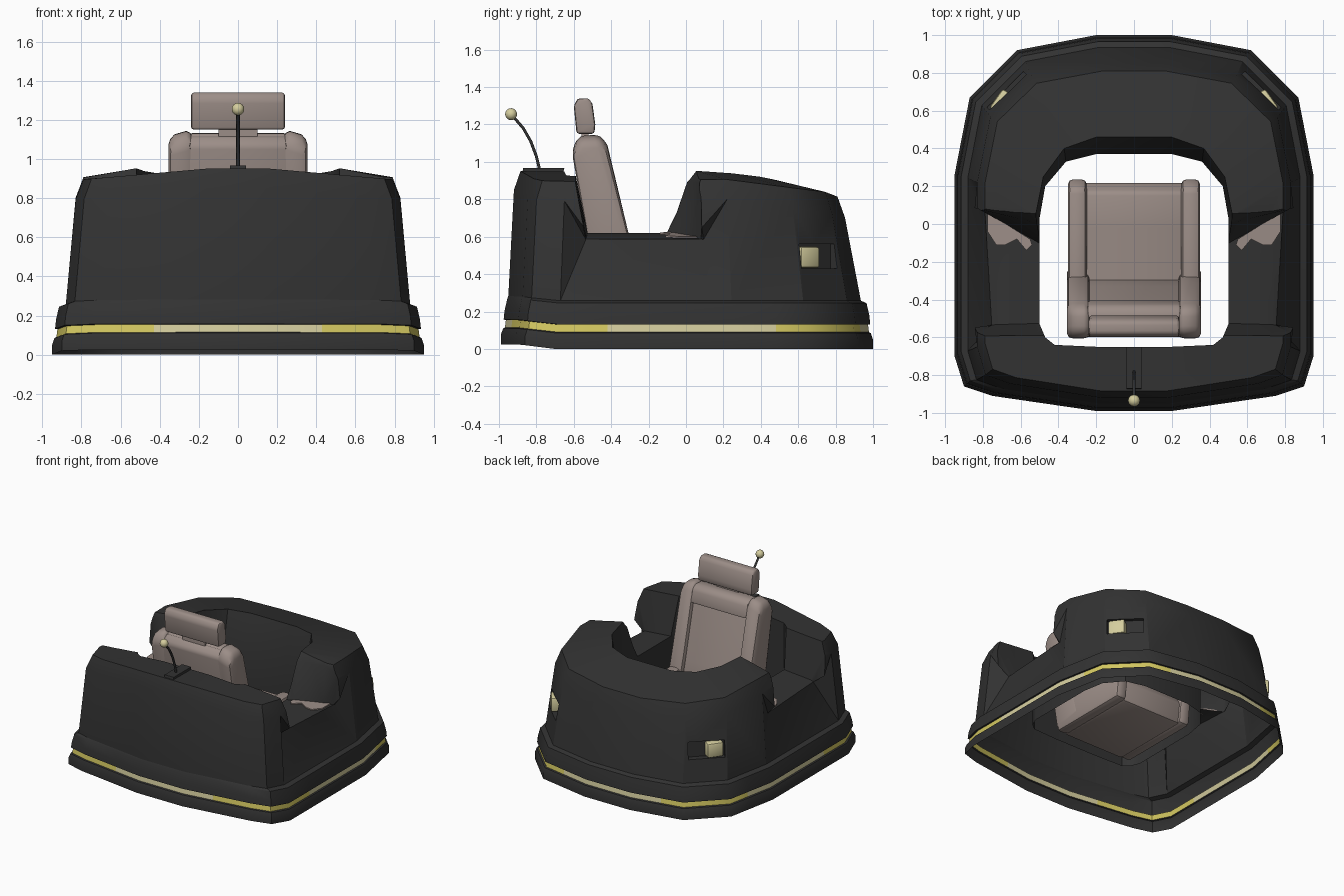
import bpy, bmesh, math
from mathutils import Vector, Matrix

if "Cube" in bpy.data.objects:
    bpy.data.objects.remove(bpy.data.objects["Cube"])


def mat(name, r, g, b):
    m = bpy.data.materials.new(name)
    m.diffuse_color = (r, g, b, 1)
    m.use_nodes = True
    m.node_tree.nodes["Principled BSDF"].inputs["Base Color"].default_value = m.diffuse_color
    return m


DARK = mat("charcoal", 0.032, 0.032, 0.032)
SEAT = mat("taupe", 0.33, 0.268, 0.243)
YELLOW = mat("yellow", 0.66, 0.58, 0.12)
PALE = mat("pale yellow", 0.66, 0.61, 0.34)


def smooth(deg):
    bpy.ops.object.shade_smooth_by_angle(angle=math.radians(deg))


def finish(bm, name, *mats, bevel=0, seg=2):
    bmesh.ops.recalc_face_normals(bm, faces=bm.faces)
    me = bpy.data.meshes.new(name)
    bm.to_mesh(me)
    bm.free()
    ob = bpy.data.objects.new(name, me)
    bpy.context.collection.objects.link(ob)
    for m in mats:
        me.materials.append(m)
    bpy.ops.object.select_all(action='DESELECT')
    bpy.context.view_layer.objects.active = ob
    ob.select_set(True)
    if bevel:
        b = ob.modifiers.new("bevel", 'BEVEL')
        b.width, b.segments, b.limit_method = bevel, seg, 'ANGLE'
        bpy.ops.object.modifier_apply(modifier=b.name)
        smooth(40)
    return ob


def loft(bm, rings, closed=False):
    vs = [[bm.verts.new(p) for p in r] for r in rings]
    n = len(rings[0])
    for i in range(len(vs) if closed else len(vs) - 1):
        a, b = vs[i], vs[(i + 1) % len(vs)]
        for j in range(n):
            bm.faces.new((a[j], a[(j + 1) % n], b[(j + 1) % n], b[j]))


def prism(name, prof, x0, x1, *mats, bevel=0, prof2=None):
    """Span a (y, z) profile at x0 to the same or another profile at x1."""
    bm = bmesh.new()
    n = 8 if prof2 else 1
    loft(bm, [[(x0 + (x1 - x0) * t / n, a + (c - a) * t / n, b + (d - b) * t / n)
               for (a, b), (c, d) in zip(prof, prof2 or prof)] for t in range(n + 1)])
    bmesh.ops.holes_fill(bm, edges=bm.edges[:], sides=0)
    if prof2:
        bmesh.ops.triangulate(bm, faces=bm.faces[:])
    return finish(bm, name, *mats, bevel=bevel)


def block(name, loc, size, rot, *mats, bevel=0):
    bm = bmesh.new()
    M = Matrix.Translation(loc) @ Matrix.Rotation(rot, 4, 'Z') @ Matrix.Diagonal((*size, 1))
    bmesh.ops.create_cube(bm, size=1, matrix=M)
    return finish(bm, name, *mats, bevel=bevel)


def cut(ob, cutter):
    bpy.context.view_layer.objects.active = ob
    m = ob.modifiers.new("cut", 'BOOLEAN')
    m.operation, m.object, m.solver = 'DIFFERENCE', cutter, 'EXACT'
    bpy.ops.object.modifier_apply(modifier=m.name)
    bpy.data.objects.remove(cutter)


def mirrored(half):
    return half + [(-x, y) for x, y in reversed(half)]


# plan outlines shared by bumper and body
OUT = mirrored([(.2, 1), (.62, .92), (.87, .67), (.95, .26), (.95, -.7), (.9, -.86), (.75, -.91), (.2, -.99)])
INN = mirrored([(.2, .46), (.37, .4), (.48, .25), (.52, .05), (.5, -.53), (.47, -.6), (.42, -.64), (.2, -.65)])
HOLE = mirrored([(.2, .37), (.36, .33), (.47, .2), (.5, .03), (.5, -.53), (.47, -.6), (.42, -.64), (.2, -.65)])


def lift(y):
    return .025 * min(1, max(0, (-.7 - y) / .2))


def ring(sx, yp, yn, zf):
    pts = [(x * sx / .95, y * (yp if y > 0 else yn / .99)) for x, y in OUT]
    return [(x, y, zf(x, y)) for x, y in pts]


BASE = ring(.88, .935, .95, lambda x, y: .258 + lift(y))

# bumper skirt, an open shell with a yellow stripe
bm = bmesh.new()
levels = [(.0, .0), (.05, 0), (.085, .012), (.09, .022), (.13, .027), (.132, .015),
          (.18, .02), (.245, .035)]
loft(bm, [ring(.95 - d, 1 - d, .99 - d, lambda x, y, z=z: z + lift(y)) for z, d in levels] + [BASE])
for axis, v in (((1, 0, 0), .43), ((1, 0, 0), -.43), ((0, 1, 0), .48), ((0, 1, 0), -.42)):
    bmesh.ops.bisect_plane(bm, geom=bm.verts[:] + bm.edges[:] + bm.faces[:],
                           plane_co=Vector(axis) * v, plane_no=axis)
for f in bm.faces:
    c = f.calc_center_median()
    if .09 < c.z - lift(c.y) < .1305:
        f.material_index = 2 if abs(c.x) < .43 or -.42 < c.y < .48 else 1
finish(bm, "bumper", DARK, YELLOW, PALE)
smooth(35)


# body shell, a ring around the open cockpit
def top(x, y):
    if y < 0:
        return .965 - .07 * abs(x) / .8
    k = [(0, .955), (.06, .955), (.35, .93), (.7, .86), (.82, .81), (2, .5)]
    for (a, za), (b, zb) in zip(k, k[1:]):
        if a <= y <= b:
            z = za + (zb - za) * (y - a) / (b - a)
    return z - max(0, abs(x) - .5) * .12


bm = bmesh.new()
loft(bm, [
    BASE,
    ring(.83, .85, .92, lambda x, y: top(x, y) - .1),
    ring(.79, .81, .885, lambda x, y: top(x, y)),
    [(x, y, top(x, y)) for x, y in INN],
    [(x, y, .62) for x, y in HOLE],
    [(x, y, .31) for x, y in HOLE]], closed=True)
body = finish(bm, "body", DARK)

# side cut-outs, lamp recesses, lamps and sill pads on both sides
inner = [(-.65, 1.2), (-.59, .93), (-.525, .625), (-.13, .625), (-.01, .89), (.05, .96), (.06, 1.2)]
outer = [(-.67, 1.2), (-.61, .93), (-.545, .55), (.29, .55), (.17, .89), (.17, .96), (.18, 1.2)]
for s, side in ((1, "right"), (-1, "left")):
    cut(body, prism("side_cutter", inner, s * .45, s * 1.2, prof2=outer))
    cut(body, block("lamp_cutter", (s * .68, .71, .495), (.27, .09, .13), -s * math.pi / 4))
    block("lamp_" + side, (s * .70, .645, .49), (.125, .075, .115), -s * .95, PALE, bevel=.015)
    bm = bmesh.new()
    pts = [(.775, .06), (.775, -.04), (.73, -.11), (.68, -.11), (.62, -.08), (.57, -.14), (.54, -.11), (.55, -.08)]
    f = bm.faces.new([bm.verts.new((s * x, y, .67 - .1 * x)) for x, y in pts])
    e = bmesh.ops.extrude_face_region(bm, geom=[f])
    bmesh.ops.translate(bm, vec=(0, 0, .009), verts=[v for v in e['geom'] if isinstance(v, bmesh.types.BMVert)])
    finish(bm, "sill_pad_" + side, SEAT)

# open the underside so the body is a hollow shell, and pull the sill edge inwards
bm = bmesh.new()
bm.from_mesh(body.data)
bm.normal_update()
bmesh.ops.delete(bm, geom=[f for f in bm.faces if f.normal.z < -.7 and f.calc_center_median().z < .4],
                 context='FACES')
bmesh.ops.triangulate(bm, faces=bm.faces[:])
for v in bm.verts:
    if abs(v.co.x) > .8 and .5 < v.co.z < .64 and -.75 < v.co.y < .25:
        v.co.x = math.copysign(.785 + .06 * v.co.y, v.co.x)
bm.to_mesh(body.data)
bm.free()
bpy.ops.object.select_all(action='DESELECT')
body.select_set(True)
bpy.context.view_layer.objects.active = body
smooth(32)

# seat: cushion, leaning backrest, side bolsters, headrest
prism("seat_cushion", [(-.47, .24), (.2, .24), (.22, .4), (.17, .49), (-.02, .49), (-.3, .45), (-.47, .45)],
      -.27, .27, SEAT, bevel=.02)
prism("backrest", [(-.48, .3), (-.27, .35), (-.33, .58), (-.44, 1.04), (-.47, 1.12), (-.56, 1.12), (-.6, 1.07)],
      -.27, .27, SEAT, bevel=.02)
prism("backrest_top_roll", [(-.4, 1.0), (-.43, 1.11), (-.47, 1.135), (-.55, 1.13), (-.58, 1.0)],
      -.25, .25, SEAT, bevel=.02)
for s, side in ((1, "right"), (-1, "left")):
    prism("cushion_bolster_" + side, [(-.47, .24), (.22, .24), (.24, .42), (.19, .52), (-.3, .52), (-.47, .5)],
          s * .25, s * .35, SEAT, bevel=.03)
    bol = prism("back_bolster_" + side, [(-.47, .26), (-.22, .3), (-.31, .63), (-.42, 1.09), (-.46, 1.145),
                                         (-.57, 1.14), (-.61, 1.07)], s * .235, s * .355, SEAT, bevel=.03)
    for v in bol.data.vertices:  # slope the shoulder outwards
        if v.co.z > 1.03:
            v.co.z -= max(0, abs(v.co.x) - .3) * .7
prism("headrest", [(-.585, 1.15), (-.49, 1.15), (-.485, 1.2), (-.5, 1.31), (-.52, 1.34),
                   (-.58, 1.34), (-.6, 1.3)], -.24, .24, SEAT, bevel=.015)
prism("headrest_neck", [(-.56, 1.1), (-.52, 1.1), (-.52, 1.18), (-.56, 1.18)], -.1, .1, SEAT)

# aerial with bracket, curved rod and ball
prism("aerial_bracket", [(-.88, .92), (-.66, .93), (-.65, .968), (-.87, .968)], -.04, .04, DARK)
cu = bpy.data.curves.new("aerial_rod", 'CURVE')
cu.dimensions = '3D'
cu.bevel_depth, cu.bevel_resolution = .009, 1
path = [(-.78, .95), (-.8, 1.03), (-.83, 1.11), (-.87, 1.18), (-.93, 1.25)]
sp = cu.splines.new('POLY')
sp.points.add(len(path) - 1)
for p, (y, z) in zip(sp.points, path):
    p.co = (0, y, z, 1)
cu.materials.append(DARK)
bpy.context.collection.objects.link(bpy.data.objects.new("aerial_rod", cu))
bm = bmesh.new()
bmesh.ops.create_uvsphere(bm, u_segments=12, v_segments=8, radius=.032, matrix=Matrix.Translation((0, -.935, 1.255)))
finish(bm, "aerial_ball", PALE)
smooth(60)
